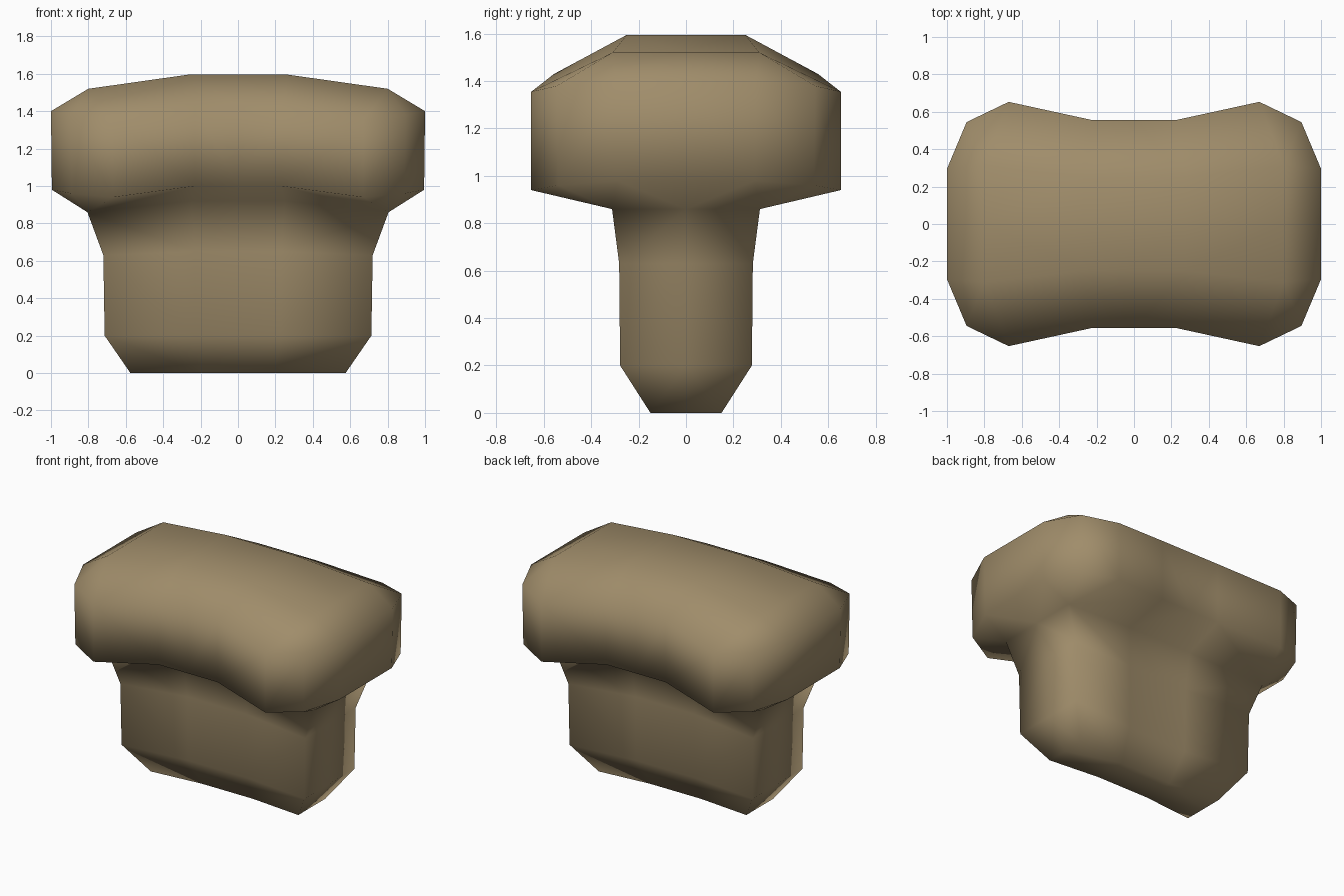
import bpy, bmesh

if "Cube" in bpy.data.objects:
    bpy.data.objects.remove(bpy.data.objects["Cube"])

# Only the +x +y quarter is described; it is mirrored twice.
bm = bmesh.new()


def row(points):
    """Quarter ring, closed onto the two mirror planes at its ends."""
    first, last = points[0], points[-1]
    full = [(first[0], 0, first[2])] + points + [(0, last[1], last[2])]
    return [bm.verts.new(p) for p in full]


def bridge(r1, r2):
    """Quads between two rings with equal point counts."""
    for i in range(len(r1) - 1):
        bm.faces.new((r1[i], r1[i + 1], r2[i + 1], r2[i]))


def flare(inner, outer):
    """Quads from a 2-point quarter ring out to a 4-point one."""
    a0, a, b, b0 = inner
    e0, e, c, s, m, m0 = outer
    for f in ((a0, e0, e, a), (a, e, c, s), (a, s, m, b), (b, m, m0, b0)):
        bm.faces.new(f)


def cover(r):
    """Close a 2-point quarter ring with a flat-topped grid."""
    a0, a, b, b0 = r
    mid = bm.verts.new((b.co.x, 0, b.co.z))
    centre = bm.verts.new((0, 0, b.co.z))
    bm.faces.new((a0, a, b, mid))
    bm.faces.new((mid, b, b0, centre))


# Cap: top plate, upper rim, lower rim
top = row([(0.80, 0.31, 1.52), (0.27, 0.25, 1.595)])
upper = row([(1.0, 0.295, 1.40), (0.895, 0.545, 1.38),
             (0.67, 0.653, 1.355), (0.23, 0.557, 1.43)])
lower = row([(0.995, 0.29, 0.98), (0.89, 0.54, 0.96),
             (0.67, 0.653, 0.94), (0.23, 0.557, 1.0)])
cover(top)
flare(top, upper)
bridge(upper, lower)

# Stem: neck, shaft, tapered foot
neck = row([(0.805, 0.312, 0.86), (0.25, 0.255, 0.92)])
shaft_top = row([(0.72, 0.282, 0.63), (0.23, 0.235, 0.65)])
shaft_low = row([(0.713, 0.278, 0.20), (0.23, 0.23, 0.20)])
foot = row([(0.575, 0.15, 0.0), (0.20, 0.115, 0.0)])
flare(neck, lower)
bridge(neck, shaft_top)
bridge(shaft_top, shaft_low)
bridge(shaft_low, foot)
cover(foot)

# Mirror to the full shape
for axis in "XY":
    bmesh.ops.mirror(bm, geom=bm.verts[:] + bm.edges[:] + bm.faces[:],
                     axis=axis, merge_dist=0.001)
bmesh.ops.remove_doubles(bm, verts=bm.verts[:], dist=0.001)
bmesh.ops.recalc_face_normals(bm, faces=bm.faces[:])
for f in bm.faces:
    f.smooth = True

mesh = bpy.data.meshes.new("capped_stem")
bm.to_mesh(mesh)
bm.free()
mat = bpy.data.materials.new("tan brown")
mat.diffuse_color = (0.35, 0.265, 0.145, 1)
mat.use_nodes = True
mat.node_tree.nodes["Principled BSDF"].inputs["Base Color"].default_value = mat.diffuse_color
mesh.materials.append(mat)
obj = bpy.data.objects.new("capped_stem", mesh)
bpy.context.collection.objects.link(obj)
